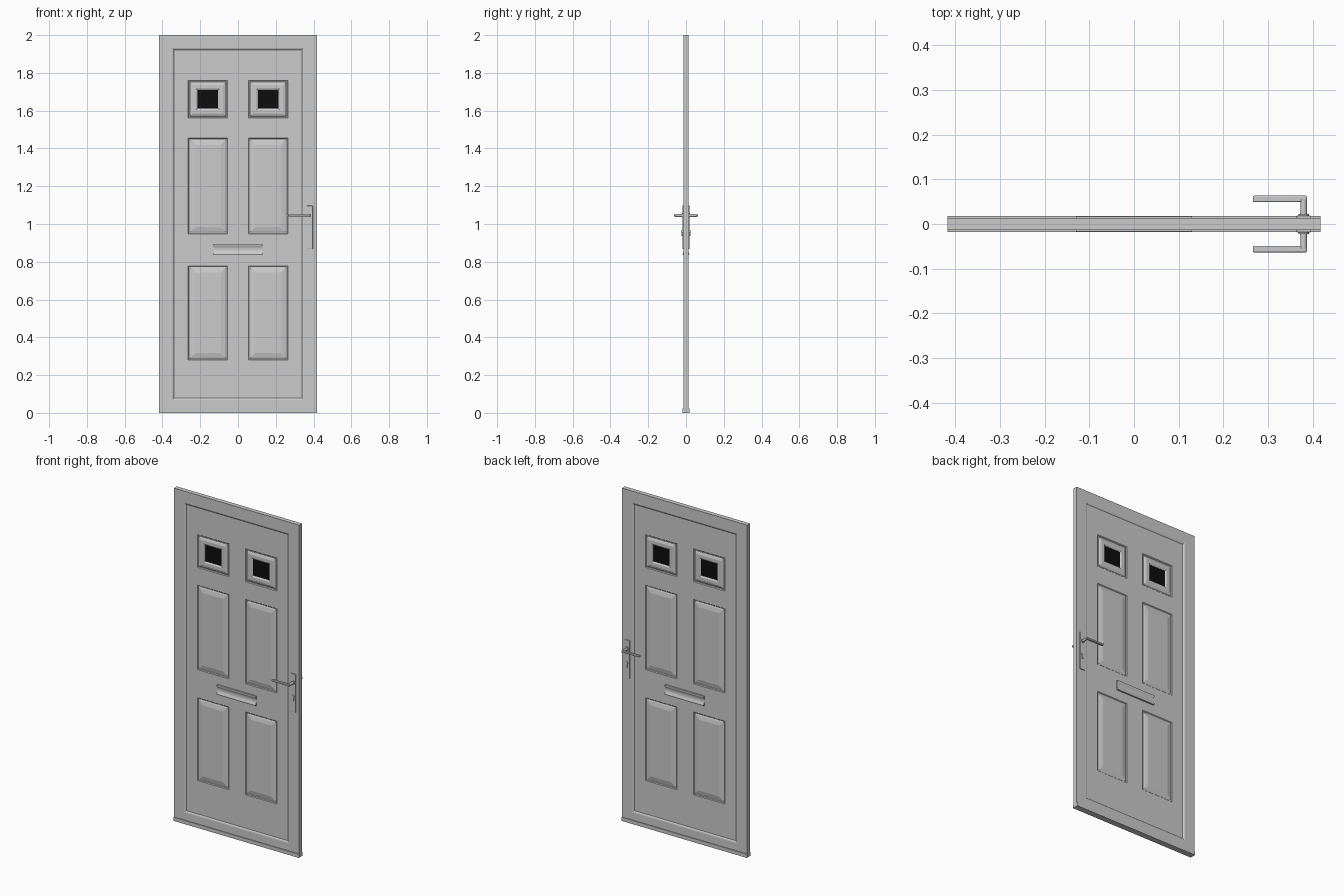
import bpy, bmesh
from math import radians
from mathutils import Matrix, Vector

if "Cube" in bpy.data.objects:
    bpy.data.objects.remove(bpy.data.objects["Cube"])


def finish(name, bm, smooth=False, mat=None, bevel=0):
    bmesh.ops.recalc_face_normals(bm, faces=bm.faces)
    me = bpy.data.meshes.new(name)
    bm.to_mesh(me)
    bm.free()
    ob = bpy.data.objects.new(name, me)
    bpy.context.collection.objects.link(ob)
    if mat:
        me.materials.append(mat)
    if bevel:
        m = ob.modifiers.new("bevel", 'BEVEL')
        m.width, m.segments = bevel, 2
    if smooth:
        bpy.ops.object.select_all(action='DESELECT')
        bpy.context.view_layer.objects.active = ob
        ob.select_set(True)
        bpy.ops.object.shade_smooth_by_angle(angle=radians(35))
    return ob


def add_box(bm, x0, x1, y0, y1, z0, z1):
    m = Matrix.Translation(((x0 + x1) / 2, (y0 + y1) / 2, (z0 + z1) / 2))
    m = m @ Matrix.Diagonal((x1 - x0, y1 - y0, z1 - z0, 1))
    return bmesh.ops.create_cube(bm, size=1, matrix=m)


def add_cyl(bm, x, z, y0, y1, r):
    m = Matrix.Translation((x, (y0 + y1) / 2, z)) @ Matrix.Rotation(radians(90), 4, 'X')
    bmesh.ops.create_cone(bm, cap_ends=True, segments=20, radius1=r, radius2=r,
                          depth=abs(y1 - y0), matrix=m)


def loft(bm, rect, steps, closed=False, cap=False):
    """Nested rectangles: each step is (inset, y)."""
    x0, x1, z0, z1 = rect
    rings = []
    for i, y in steps:
        pts = ((x0 + i, z0 + i), (x1 - i, z0 + i), (x1 - i, z1 - i), (x0 + i, z1 - i))
        rings.append([bm.verts.new((x, y, z)) for x, z in pts])
    pairs = list(zip(rings, rings[1:])) + ([(rings[-1], rings[0])] if closed else [])
    for a, b in pairs:
        for k in range(4):
            n = (k + 1) % 4
            bm.faces.new((a[k], a[n], b[n], b[k]))
    if cap:
        bm.faces.new(rings[-1])


# Outer frame with a sloped inner moulding
W, H, F, L = 0.417, 2.0, 0.0135, 0.008
bm = bmesh.new()
loft(bm, (-W, W, 0, H), [(0, F), (0, -F), (0.068, -F), (0.074, -F + 0.002), (0.08, -L + 0.001),
                         (0.08, L - 0.001), (0.074, F - 0.002), (0.068, F)], closed=True)
finish("door_frame", bm)

# Leaf: both faces gridded, panel cells replaced by raised mouldings
xs = [-0.34, -0.264, -0.055, 0.055, 0.264, 0.34]
zs = [0.078, 0.28, 0.778, 0.947, 1.455, 1.561, 1.76, 1.926]
solid = [(0, L), (0.004, L - 0.004), (0.009, L - 0.004), (0.013, L - 0.002), (0.036, L + 0.003)]
glazed = [(0, L), (0.004, L - 0.004), (0.009, L - 0.004), (0.013, L - 0.001), (0.024, L + 0.003),
          (0.042, L + 0.003), (0.05, L - 0.002), (0.05, 0)]
bm = bmesh.new()
for s in (-1, 1):
    for i in range(5):
        for j in range(7):
            rect = (xs[i], xs[i + 1], zs[j], zs[j + 1])
            if i in (1, 3) and j in (1, 3, 5):
                prof = glazed if j == 5 else solid
                loft(bm, rect, [(a, s * y) for a, y in prof], cap=(j != 5))
            else:
                loft(bm, rect, [(0, s * L)], cap=True)
bmesh.ops.remove_doubles(bm, verts=bm.verts, dist=1e-5)
finish("door_leaf", bm)

# Dark glass panes
black = bpy.data.materials.new("dark_glass")
black.diffuse_color = (0.004, 0.004, 0.004, 1)
black.use_nodes = True
black.node_tree.nodes["Principled BSDF"].inputs["Base Color"].default_value = black.diffuse_color
for s, side in ((-1, "left"), (1, "right")):
    bm = bmesh.new()
    add_box(bm, s * 0.16 - 0.055, s * 0.16 + 0.055, -0.005, 0.005, 1.61, 1.712)
    finish("glass_pane_" + side, bm, mat=black)

# Bottom weather bar
bm = bmesh.new()
for s in (-1, 1):
    add_box(bm, -W, W, *sorted((s * 0.012, s * 0.018)), 0, 0.022)
finish("weather_bar", bm)

for s, side in ((-1, "front"), (1, "back")):
    # Letterbox: lipped plate with a hollowed flap
    bm = bmesh.new()
    prof = [(0.006, 0.836), (0.017, 0.836), (0.018, 0.842), (0.016, 0.847), (0.0125, 0.853),
            (0.0115, 0.861), (0.0115, 0.869), (0.0125, 0.877), (0.016, 0.883), (0.018, 0.888),
            (0.017, 0.894), (0.006, 0.894)]
    face = bm.faces.new([bm.verts.new((-0.13, s * y, z)) for y, z in prof])
    ext = bmesh.ops.extrude_face_region(bm, geom=[face], use_keep_orig=True)
    bmesh.ops.translate(bm, vec=Vector((0.26, 0, 0)),
                        verts=[v for v in ext["geom"] if isinstance(v, bmesh.types.BMVert)])
    finish("letterbox_" + side, bm, smooth=True)

    # Handle back plate
    bm = bmesh.new()
    add_box(bm, 0.364, 0.396, *sorted((s * 0.01, s * 0.0185)), 0.868, 1.097)
    finish("handle_plate_" + side, bm, bevel=0.0015)

    # Lock cylinder: round head with a tail below
    bm = bmesh.new()
    add_cyl(bm, 0.38, 0.961, s * 0.012, s * 0.023, 0.0085)
    add_box(bm, 0.3755, 0.3845, *sorted((s * 0.012, s * 0.0225)), 0.936, 0.96)
    finish("lock_cylinder_" + side, bm, smooth=True)

    # Lever: collar, neck and flat grip
    bm = bmesh.new()
    add_cyl(bm, 0.38, 1.046, s * 0.015, s * 0.022, 0.012)
    add_cyl(bm, 0.3795, 1.045, s * 0.02, s * 0.055, 0.0075)
    finish("lever_neck_" + side, bm, smooth=True)
    bm = bmesh.new()
    add_box(bm, 0.266, 0.387, *sorted((s * 0.049, s * 0.0635)), 1.039, 1.05)
    finish("lever_grip_" + side, bm, smooth=True, bevel=0.003)
